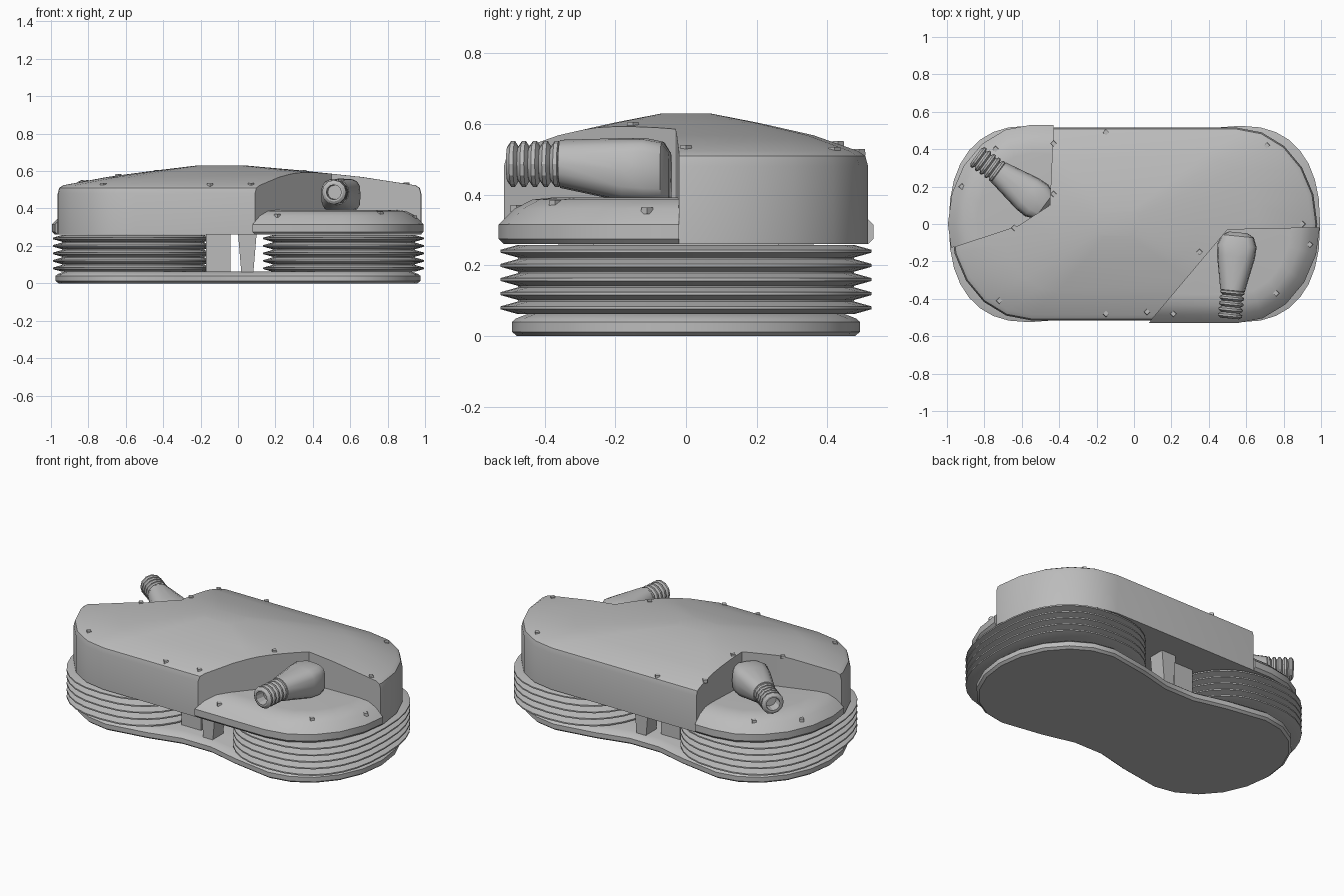
import bpy, bmesh, math
from mathutils import Vector

if "Cube" in bpy.data.objects:
    bpy.data.objects.remove(bpy.data.objects["Cube"])

grey = bpy.data.materials.new("plain_grey")
grey.use_nodes = True
grey.diffuse_color = (0.5, 0.5, 0.5, 1)
grey.node_tree.nodes["Principled BSDF"].inputs["Base Color"].default_value = (0.5, 0.5, 0.5, 1)


def finish(name, bm, angle=30):
    bmesh.ops.recalc_face_normals(bm, faces=bm.faces)
    mesh = bpy.data.meshes.new(name)
    bm.to_mesh(mesh)
    bm.free()
    mesh.materials.append(grey)
    ob = bpy.data.objects.new(name, mesh)
    bpy.context.collection.objects.link(ob)
    smooth(ob, angle)
    return ob


def smooth(ob, angle=30):
    bpy.ops.object.select_all(action="DESELECT")
    ob.select_set(True)
    bpy.context.view_layer.objects.active = ob
    bpy.ops.object.shade_smooth_by_angle(angle=math.radians(angle))


def loft(name, rings, angle=30):
    """Skin a stack of closed rings and cap both ends."""
    bm = bmesh.new()
    loops = [[bm.verts.new(p) for p in ring] for ring in rings]
    n = len(loops[0])
    for a, b in zip(loops, loops[1:]):
        for i in range(n):
            j = (i + 1) % n
            bm.faces.new((a[i], a[j], b[j], b[i]))
    bm.faces.new(loops[0])
    bm.faces.new(loops[-1])
    return finish(name, bm, angle)


def boolean(ob, cutter, operation):
    mod = ob.modifiers.new("cut", "BOOLEAN")
    mod.operation, mod.solver, mod.object = operation, "EXACT", cutter
    bpy.context.view_layer.objects.active = ob
    bpy.ops.object.modifier_apply(modifier=mod.name)
    smooth(ob)


def capsule(grow, z, scale=1.0, shift=0.0, half=10):
    """Long rounded outline, straight along x."""
    pts = []
    for side in (1, -1):
        for i in range(half + 1):
            a = math.pi * (i / half - 0.5)
            x = side * (0.55 + (0.43 + grow) * math.cos(a))
            y = side * (0.515 + grow) * math.sin(a)
            pts.append((x * scale + shift, y * scale, z))
    return pts


def rounded(cx, rx, ry, z, n=32, power=2.4):
    pts = []
    for i in range(n):
        c, s = math.cos(math.tau * i / n), math.sin(math.tau * i / n)
        pts.append((cx + rx * math.copysign(abs(c) ** (2 / power), c),
                    ry * math.copysign(abs(s) ** (2 / power), s), z))
    return pts


# Prisms marking the two corner recesses
recess_plans = {
    "front": [(0.07, -0.54), (0.5, -0.03), (1.2, -0.015), (1.2, -0.9), (0.07, -0.9)],
    "back": [(-0.43, 0.54), (-0.45, 0.1), (-0.62, -0.01), (-1.2, -0.2), (-1.2, 0.9), (-0.43, 0.9)],
}
prisms = {k: loft(k + "_cutter", [[(x, y, z) for x, y in plan] for z in (0.2, 1)])
          for k, plan in recess_plans.items()}

# Domed housing with both recesses removed
housing = loft("housing", [
    capsule(0, 0.26), capsule(0, 0.48), capsule(-0.008, 0.51),
    capsule(-0.03, 0.524), capsule(0, 0.568, 0.7, -0.02), capsule(0, 0.603, 0.4, -0.05),
    capsule(0, 0.63, 0.13, -0.09)])
for prism in prisms.values():
    boolean(housing, prism, "DIFFERENCE")

# Low rounded ledges filling the recesses
for side, prism in prisms.items():
    ledge = loft(side + "_ledge", [
        capsule(0.0, 0.26), capsule(0.015, 0.275), capsule(0.015, 0.315), capsule(-0.03, 0.36),
        capsule(-0.08, 0.386), capsule(-0.14, 0.392)])
    boolean(ledge, prism, "INTERSECT")
for prism in prisms.values():
    bpy.data.objects.remove(prism)

# Pleated bellows under each end
for side, cx in (("left", 0.565), ("right", -0.56)):
    rings = []
    pleats = 5
    for i in range(pleats):
        z = 0.062 + i * 0.04
        for dz, inset in ((0, 0.05), (0.014, 0.0), (0.022, 0.0), (0.036, 0.05)):
            rings.append(rounded(cx, 0.43 - inset, 0.525 - inset, z + dz))
    loft(side + "_bellows", rings, 20)


# Waisted base plate
def base_outline(z, grow):
    pts = []
    for x, y, _ in capsule(grow - 0.005, z):
        pts.append((x, y * 0.965, z))
        if abs(abs(x) - 0.55) < 0.01 and x * y > 0:
            for k in (0.3, 0.1, -0.1, -0.3):
                waist = 0.495 - 0.1 * math.cos(k / 0.55 * math.pi / 2) ** 2
                pts.append((math.copysign(1, x) * k, math.copysign(waist + grow, y), z))
    return pts


loft("base_plate", [base_outline(0, -0.015), base_outline(0.012, 0),
                    base_outline(0.04, 0), base_outline(0.05, -0.012), base_outline(0.064, -0.05)])


# Supports in the gap between the bellows
def block(name, x0, x1, y0, y1, taper):
    loft(name, [[(x0 + t, y0, z), (x1 - t, y0, z), (x1 - t, y1, z), (x0 + t, y1, z)]
                for z, t in ((0.03, taper), (0.27, 0))])


block("centre_wall", -0.17, -0.04, -0.3, 0.3, 0)
block("centre_post", 0.0, 0.1, -0.36, -0.26, 0.02)
block("rear_post", 0.0, 0.1, 0.26, 0.36, 0.02)


# Hose fittings: tapered elbow body and ribbed spout
def fitting(name, start, end):
    start, end = Vector(start), Vector(end)
    along = (end - start).normalized()
    across = Vector((-along.y, along.x, 0))
    length = (end - start).length

    def ring(t, rw, rh, zc, n=16, power=2.0):
        mid = start + along * t
        out = []
        for x, h, _ in rounded(0, rw, rh, 0, n, power):
            p = mid + across * x
            out.append((p.x, p.y, zc + h))
        return out

    loft(name + "_body", [
        ring(0, 0.05, 0.07, 0.45, power=3.5), ring(0.02, 0.085, 0.085, 0.465, power=3.5),
        ring(0.07, 0.105, 0.09, 0.47, power=3.5), ring(0.13, 0.102, 0.09, 0.47, power=3),
        ring(length - 0.15, 0.066, 0.068, 0.487), ring(length - 0.145, 0.045, 0.045, 0.487)], 35)
    rings, ribs = [], 5
    step = 0.155 / ribs
    for i in range(ribs):
        t = length - 0.155 + i * step
        for f, r in ((0, 0.05), (0.3, 0.065), (0.65, 0.065), (0.99, 0.05)):
            rings.append(ring(t + f * step, r, r, 0.487, 12))
    # hollow mouth
    rings += [ring(length, 0.04, 0.04, 0.487, 12), ring(length - 0.06, 0.038, 0.038, 0.487, 12)]
    loft(name + "_spout", rings, 25)


fitting("front_fitting", (0.558, -0.045, 0), (0.512, -0.505, 0))
fitting("back_fitting", (-0.465, 0.085, 0), (-0.845, 0.365, 0))

# Small screws around the rims
screws = [(-0.72, -0.41), (-0.15, -0.48), (0.07, -0.47), (0.35, -0.15), (-0.64, -0.02),
          (-0.43, 0.16), (-0.43, 0.43), (-0.15, 0.49), (0.71, 0.42), (0.9, 0.0), (0.21, -0.48),
          (0.76, -0.37), (0.94, -0.11), (-0.92, 0.2), (-0.74, 0.4)]
bpy.context.view_layer.update()
graph = bpy.context.evaluated_depsgraph_get()
spots = [(x, y, bpy.context.scene.ray_cast(graph, (x, y, 2), (0, 0, -1))[1].z) for x, y in screws]
for i, (x, y, z) in enumerate(spots):
    loft(f"screw_{i + 1}", [
        [(x + r * math.cos(a * math.tau / 4), y + r * math.sin(a * math.tau / 4), z + dz)
         for a in range(4)] for dz, r in ((-0.01, 0.018), (0.008, 0.016))])
